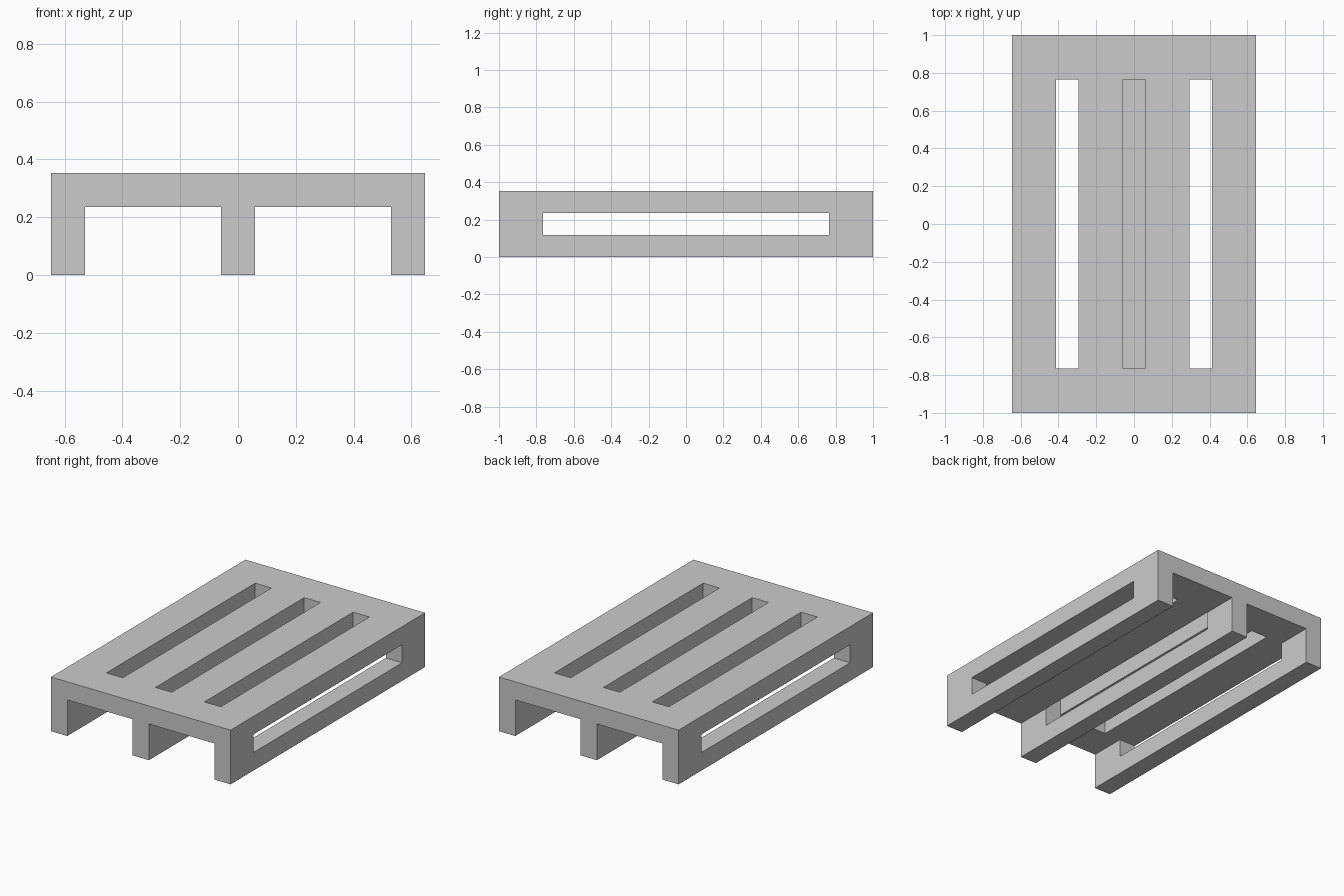
import bpy, bmesh, math

if "Cube" in bpy.data.objects:
    bpy.data.objects.remove(bpy.data.objects["Cube"])

U = 2 / 17  # board thickness; every dimension is a multiple of it

# Grid lines in board units
XS = [-5.5, -4.5, -3.5, -2.5, -0.5, 0.5, 2.5, 3.5, 4.5, 5.5]
YS = [-8.5, -6.5, 6.5, 8.5]
ZS = [0, 1, 2, 3]


def is_solid(i, j, k):
    if not (0 <= i < len(XS) - 1 and 0 <= j < len(YS) - 1 and 0 <= k < len(ZS) - 1):
        return False
    x = abs(XS[i] + XS[i + 1]) / 2
    middle = j == 1
    if k == 2:                         # deck with three long slots
        return not (middle and (x < 0.5 or 2.5 < x < 3.5))
    runner = x < 0.5 or x > 4.5        # three runners under the deck
    return runner and not (k == 1 and middle)   # long window in each runner


bm = bmesh.new()
verts = {}


def vert(p):
    if p not in verts:
        verts[p] = bm.verts.new((XS[p[0]] * U, YS[p[1]] * U, ZS[p[2]] * U))
    return verts[p]


# Skin the outside of the solid cells
for i in range(len(XS) - 1):
    for j in range(len(YS) - 1):
        for k in range(len(ZS) - 1):
            if not is_solid(i, j, k):
                continue
            for axis in range(3):
                for side in (0, 1):
                    n = [i, j, k]
                    n[axis] += 2 * side - 1
                    if is_solid(*n):
                        continue
                    b, c = (axis + 1) % 3, (axis + 2) % 3
                    loop = []
                    for db, dc in ((0, 0), (1, 0), (1, 1), (0, 1)):
                        p = [i, j, k]
                        p[axis] += side
                        p[b] += db
                        p[c] += dc
                        loop.append(vert(tuple(p)))
                    bm.faces.new(loop if side else loop[::-1])

# Merge the coplanar cells into large flat faces
bmesh.ops.dissolve_limit(bm, angle_limit=math.radians(1),
                         verts=bm.verts[:], edges=bm.edges[:])
bmesh.ops.recalc_face_normals(bm, faces=bm.faces[:])

mesh = bpy.data.meshes.new("pallet")
bm.to_mesh(mesh)
bm.free()
bpy.context.collection.objects.link(bpy.data.objects.new("pallet", mesh))
